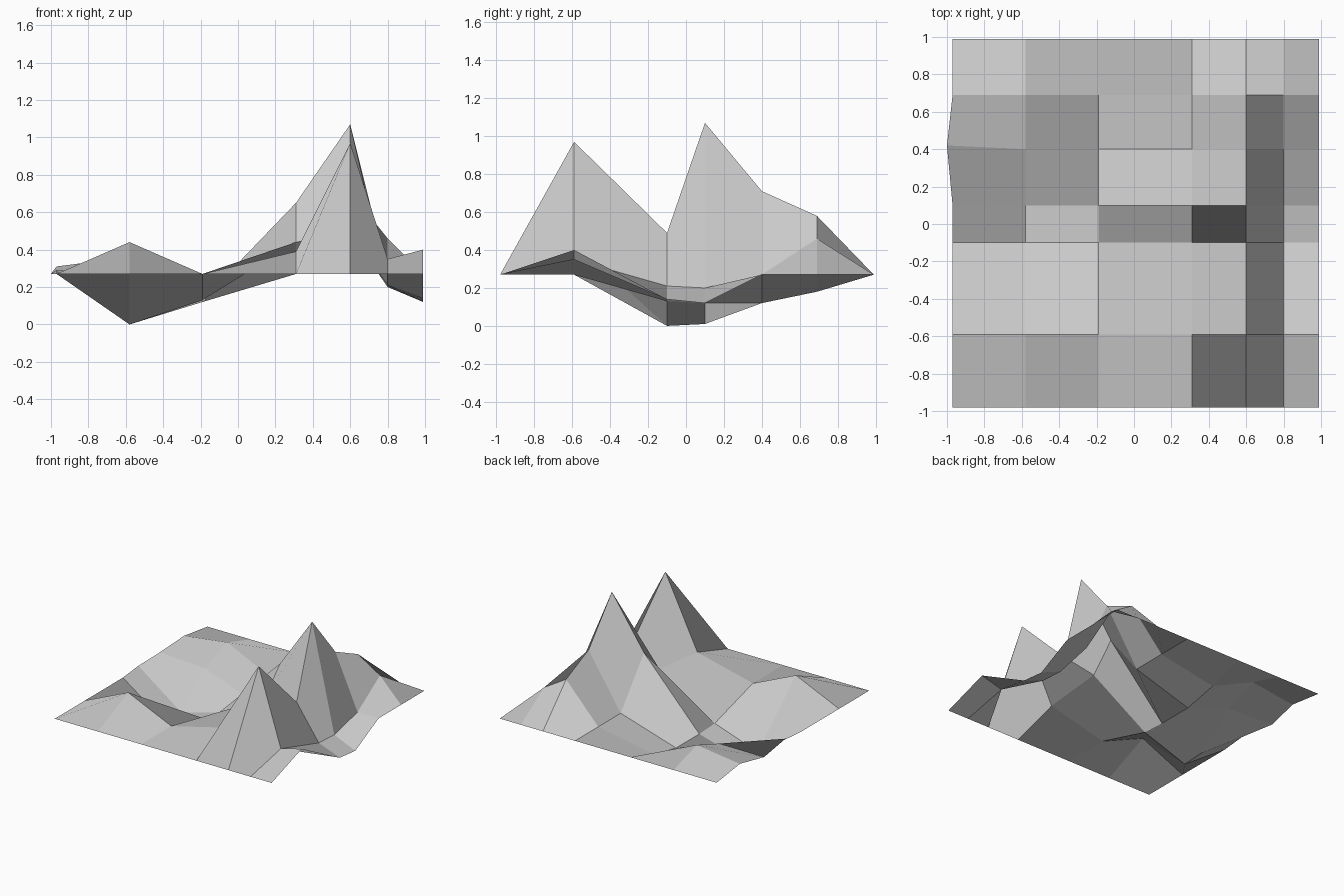
import bpy
import bmesh

# Remove the default cube only
default_cube = bpy.data.objects.get("Cube")
if default_cube:
    bpy.data.objects.remove(default_cube, do_unlink=True)

# Uneven grid lines of the terrain sheet
COLUMNS = (-.97, -.58, -.19, .31, .60, .80, .99)
ROWS = (-.98, -.59, -.10, .10, .40, .69, .99)
REST_LEVEL = .27

# Heights of the inner rows in hundredths, front to back
INNER_HEIGHTS = (
    (27, 44, 27, 39, 97, 35, 40),   # front hill and front peak
    (27, 0, 13, 44, 49, 21, 14),    # pit and saddle
    (29, 1, 12, 65, 107, 20, 12),   # tall peak
    (27, 26, 12, 27, 71, 27, 27),   # back ridge
    (31, 36, 18, 27, 58, 46, 27),   # back slope
)


def grey_material():
    material = bpy.data.materials.new("plain light grey")
    material.use_nodes = True
    colour = (.6, .6, .6, 1)
    material.diffuse_color = colour
    shader = next(node for node in material.node_tree.nodes
                  if node.type == 'BSDF_PRINCIPLED')
    shader.inputs["Base Color"].default_value = colour
    return material


def height_at(column, row):
    # The front and back rims stay level
    if row in (0, len(ROWS) - 1):
        return REST_LEVEL
    return INNER_HEIGHTS[row - 1][column] / 100


# Faceted terrain sheet made of quads
bm = bmesh.new()
grid = [[bm.verts.new((x, y, height_at(column, row)))
         for column, x in enumerate(COLUMNS)]
        for row, y in enumerate(ROWS)]

# One rim corner bulges outward
grid[4][0].co.x = -1
grid[4][0].co.y = .42

for near, far in zip(grid, grid[1:]):
    for column in range(len(COLUMNS) - 1):
        bm.faces.new((near[column], near[column + 1],
                      far[column + 1], far[column]))

mesh = bpy.data.meshes.new("terrain_sheet")
bm.to_mesh(mesh)
bm.free()
mesh.materials.append(grey_material())
terrain = bpy.data.objects.new("terrain_sheet", mesh)
bpy.context.collection.objects.link(terrain)
